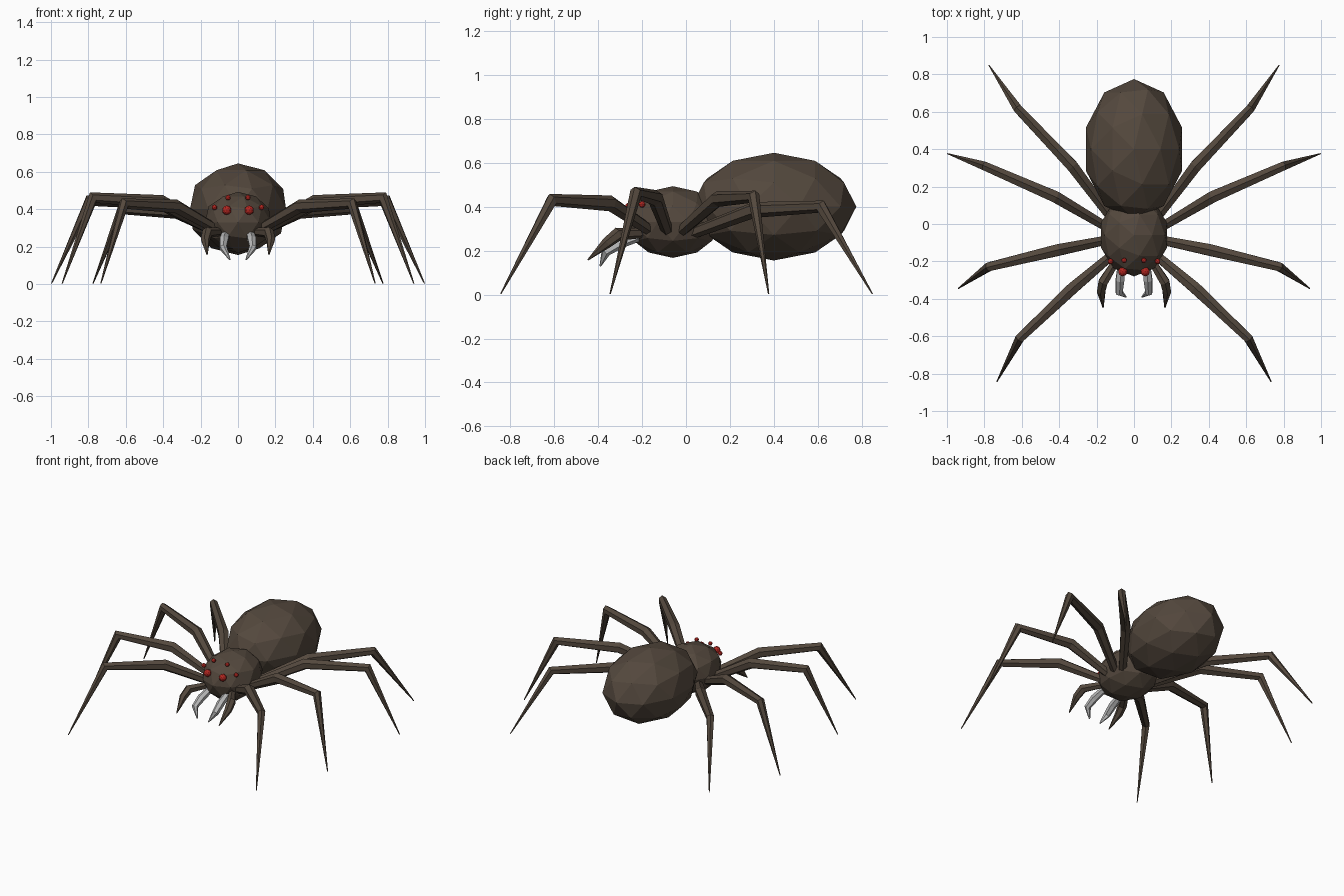
import bpy, bmesh, math
from mathutils import Vector

if "Cube" in bpy.data.objects:
    bpy.data.objects.remove(bpy.data.objects["Cube"])


def material(name, rgb):
    m = bpy.data.materials.new(name)
    m.diffuse_color = (*rgb, 1)
    m.use_nodes = True
    m.node_tree.nodes["Principled BSDF"].inputs["Base Color"].default_value = m.diffuse_color
    return m


BROWN = material("dark brown", (0.088, 0.065, 0.047))
RED = material("eye red", (0.45, 0.02, 0.015))
GREY = material("fang grey", (0.50, 0.50, 0.50))


def finish(bm, name, mat):
    bmesh.ops.recalc_face_normals(bm, faces=bm.faces)
    mesh = bpy.data.meshes.new(name)
    bm.to_mesh(mesh)
    bm.free()
    mesh.materials.append(mat)
    obj = bpy.data.objects.new(name, mesh)
    bpy.context.collection.objects.link(obj)
    return obj


def ball(name, centre, radii, mat, detail=2):
    bm = bmesh.new()
    bmesh.ops.create_icosphere(bm, subdivisions=detail, radius=1)
    for v in bm.verts:
        v.co = Vector(a * r + c for a, r, c in zip(v.co, radii, centre))
    return finish(bm, name, mat)


def limb(name, path, radii, mat, side, sides=6):
    """Tapered tube with mitred joints; side = -1 mirrors it."""
    pts = [Vector((p[0] * side, p[1], p[2])) for p in path]
    bm = bmesh.new()
    rings = []
    across = (pts[-1] - pts[0]).cross(Vector((0, 0, 1))).normalized()
    for i, (p, r) in enumerate(zip(pts, radii)):
        before = (p - pts[max(i - 1, 0)]).normalized()
        after = (pts[min(i + 1, len(pts) - 1)] - p).normalized()
        tangent = (before + after).normalized()
        out = across.cross(tangent).normalized()
        wide = tangent.cross(out)
        stretch = 1.0
        if before.length and after.length:
            stretch = 1 / max(0.6, math.cos(before.angle(after) / 2))
        rings.append([bm.verts.new(p + r * (out * math.cos(a) * stretch + wide * math.sin(a)))
                      for a in (2 * math.pi * k / sides for k in range(sides))])
    for lo, hi in zip(rings, rings[1:]):
        for k in range(sides):
            n = (k + 1) % sides
            bm.faces.new((lo[k], lo[n], hi[n], hi[k]))
    bm.faces.new(rings[0])
    bm.faces.new(rings[-1])
    return finish(bm, name, mat)


# Body
ball("abdomen", (0, 0.40, 0.40), (0.27, 0.375, 0.245), BROWN)
ball("head_thorax", (0, -0.06, 0.33), (0.185, 0.22, 0.163), BROWN)

# Legs: root, first knee, second knee, tip
LEGS = {
    "front_leg": [(0.11, -0.16, 0.29), (0.33, -0.345, 0.415), (0.61, -0.61, 0.43), (0.733, -0.843, 0.003)],
    "front_middle_leg": [(0.14, -0.085, 0.29), (0.41, -0.14, 0.44), (0.775, -0.228, 0.462), (0.94, -0.345, 0.003)],
    "back_middle_leg": [(0.14, -0.02, 0.29), (0.42, 0.145, 0.435), (0.795, 0.308, 0.445), (0.997, 0.376, 0.003)],
    "back_leg": [(0.12, 0.03, 0.28), (0.33, 0.31, 0.385), (0.62, 0.615, 0.40), (0.775, 0.848, 0.003)],
}
# Feelers and fangs
FEELER = [(0.09, -0.19, 0.28), (0.165, -0.31, 0.275), (0.175, -0.36, 0.235), (0.165, -0.447, 0.157)]
FANG = [(0.065, -0.20, 0.27), (0.075, -0.30, 0.235), (0.08, -0.365, 0.195), (0.043, -0.39, 0.13)]
# Eyes: centre and radius
EYES = {
    "large_eye": ((0.06, -0.255, 0.395), 0.025),
    "upper_eye": ((0.053, -0.195, 0.462), 0.014),
    "side_eye": ((0.126, -0.20, 0.41), 0.015),
}

for side, label in ((1, "right"), (-1, "left")):
    for name, path in LEGS.items():
        limb(f"{name}_{label}", path, (0.027, 0.036, 0.027, 0.003), BROWN, side)
    limb(f"feeler_{label}", FEELER, (0.022, 0.029, 0.025, 0.003), BROWN, side)
    limb(f"fang_{label}", FANG, (0.022, 0.026, 0.021, 0.004), GREY, side)
    for name, ((x, y, z), r) in EYES.items():
        ball(f"{name}_{label}", (x * side, y, z), (r, r, r), RED)
